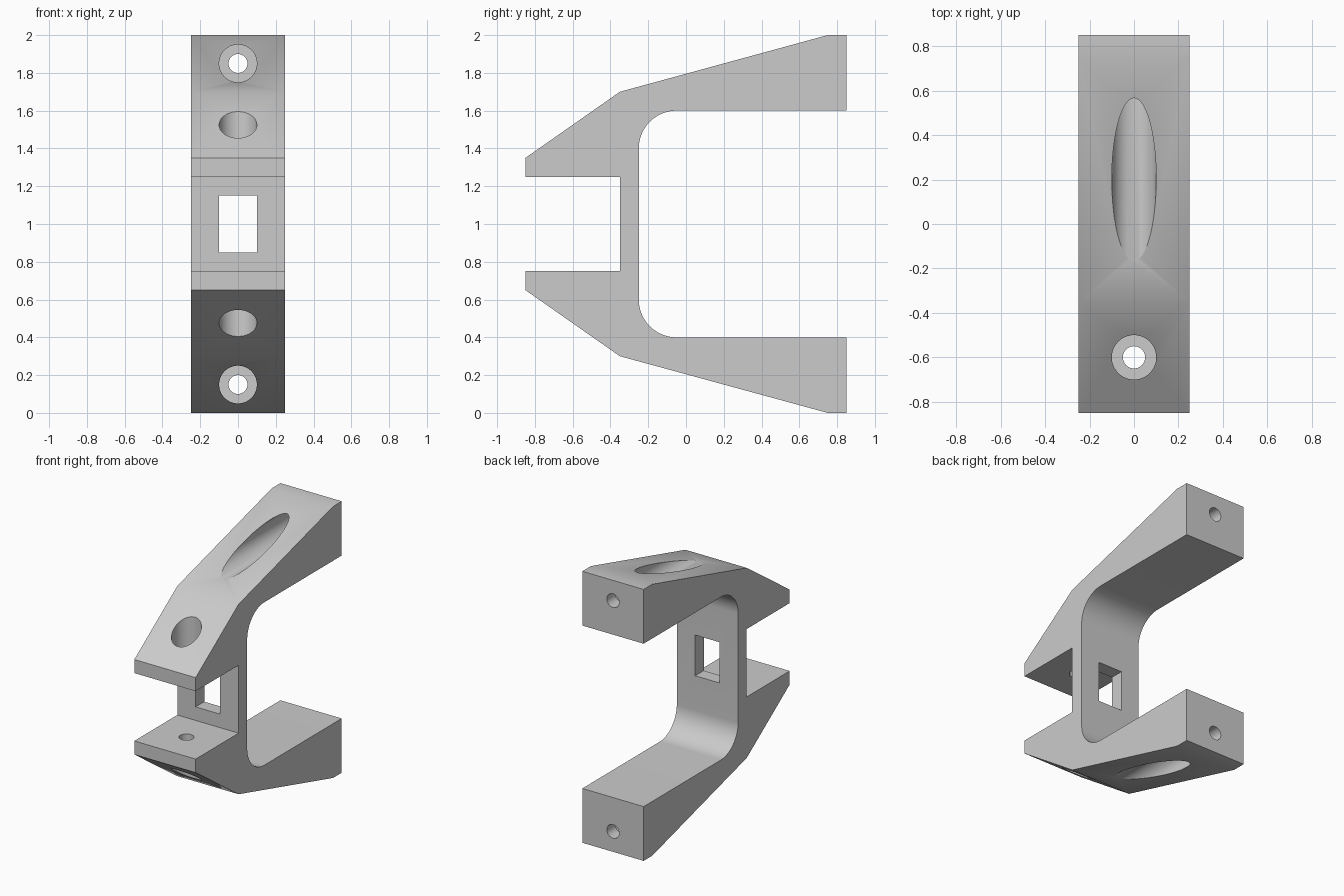
import bpy
import bmesh
from math import cos, sin, pi
from mathutils import Matrix

default = bpy.data.objects.get("Cube")
if default:
    bpy.data.objects.remove(default, do_unlink=True)

HALF_WIDTH = 0.25
MID_Z = 1.0

grey = bpy.data.materials.new("plain grey")
grey.use_nodes = True
grey.diffuse_color = (0.6, 0.6, 0.6, 1)
grey.node_tree.nodes["Principled BSDF"].inputs["Base Color"].default_value = (0.6, 0.6, 0.6, 1)


def add_object(name, bm):
    bmesh.ops.recalc_face_normals(bm, faces=bm.faces)
    mesh = bpy.data.meshes.new(name)
    bm.to_mesh(mesh)
    bm.free()
    mesh.materials.append(grey)
    obj = bpy.data.objects.new(name, mesh)
    bpy.context.collection.objects.link(obj)
    return obj


def cylinder_cutter(name, radius, start, end, axis, offset):
    """Cylinder along y (offset = z) or along z (offset = y)."""
    bm = bmesh.new()
    bmesh.ops.create_cone(bm, cap_ends=True, segments=64, radius1=radius,
                          radius2=radius, depth=abs(end - start))
    mid = (start + end) / 2
    if axis == 'Y':
        place = Matrix.Translation((0, mid, offset)) @ Matrix.Rotation(pi / 2, 4, 'X')
    else:
        place = Matrix.Translation((0, offset, mid))
    bm.transform(place)
    return add_object(name, bm)


# Side profile (y, z): upper half, from the front notch round to the inner fillet
upper = [(-0.35, 1.25), (-0.85, 1.25), (-0.85, 1.35), (-0.35, 1.7),
         (0.75, 2.0), (0.85, 2.0), (0.85, 1.6)]
steps = 24
for i in range(steps + 1):
    a = pi / 2 * (1 + i / steps)
    upper.append((-0.05 + 0.2 * cos(a), 1.4 + 0.2 * sin(a)))
lower = [(y, 2 * MID_Z - z) for y, z in reversed(upper)]

# Bracket body: extruded profile
bm = bmesh.new()
face = bm.faces.new([bm.verts.new((-HALF_WIDTH, y, z)) for y, z in upper + lower])
side = bmesh.ops.extrude_face_region(bm, geom=[face])["geom"]
bmesh.ops.translate(bm, vec=(2 * HALF_WIDTH, 0, 0),
                    verts=[v for v in side if isinstance(v, bmesh.types.BMVert)])
bracket = add_object("bracket", bm)

# Window through the web
bm = bmesh.new()
bmesh.ops.create_cube(bm, size=1, matrix=Matrix.Translation((0, -0.3, MID_Z))
                      @ Matrix.Diagonal((0.2, 0.3, 0.3, 1)))
cutters = [add_object("window_cutter", bm)]

# Counterbored screw holes, mirrored about the middle height
for label, s in (("upper", 1), ("lower", -1)):
    arm_z = MID_Z + s * 0.85
    cutters += [
        cylinder_cutter(label + "_arm_counterbore", 0.1, -0.8, 0.75, 'Y', arm_z),
        cylinder_cutter(label + "_arm_hole", 0.05, 0.6, 1.0, 'Y', arm_z),
        cylinder_cutter(label + "_jaw_counterbore", 0.1, MID_Z + s * 0.35,
                        MID_Z + s * 0.7, 'Z', -0.6),
        cylinder_cutter(label + "_jaw_hole", 0.05, MID_Z + s * 0.15,
                        MID_Z + s * 0.5, 'Z', -0.6),
    ]

# Cut, then discard the cutters
bpy.ops.object.select_all(action='DESELECT')
bpy.context.view_layer.objects.active = bracket
bracket.select_set(True)
for cutter in cutters:
    cutter.hide_render = True
    mod = bracket.modifiers.new(cutter.name, 'BOOLEAN')
    mod.operation = 'DIFFERENCE'
    mod.solver = 'EXACT'
    mod.object = cutter
    bpy.ops.object.modifier_apply(modifier=mod.name)
    bpy.data.objects.remove(cutter, do_unlink=True)

bpy.ops.object.shade_smooth_by_angle(angle=pi / 9)
